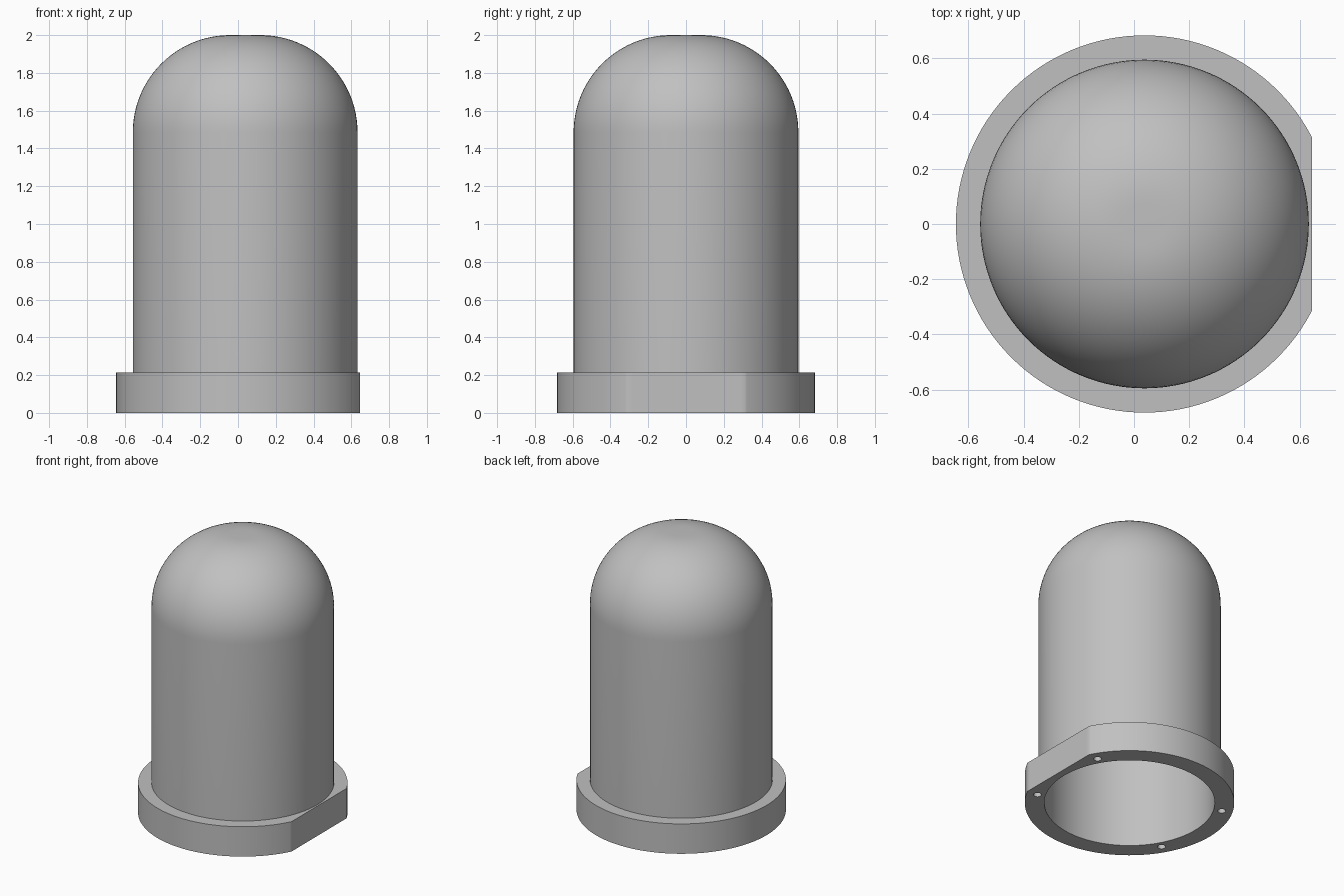
import bpy, bmesh, math
from mathutils import Matrix, Vector

cube = bpy.data.objects.get("Cube")
if cube:
    bpy.data.objects.remove(cube, do_unlink=True)

CENTRE_X = 0.038
SEGMENTS = 128
OUTER, INNER, FLANGE = 0.595, 0.556, 0.683
FLANGE_TOP, TOP, WALL = 0.215, 2.0, 0.039
CROWN = 0.08          # radius of the small flat on top of the dome
FLAT_X = 0.607        # distance of the flange flat from the axis
HOLE_CIRCLE, HOLE_RADIUS, HOLE_DEPTH = 0.61, 0.026, 0.12

grey = bpy.data.materials.new("light_grey")
grey.use_nodes = True
colour = (0.53, 0.53, 0.53, 1)
grey.diffuse_color = colour
grey.node_tree.nodes["Principled BSDF"].inputs["Base Color"].default_value = colour


def dome(radius, top, steps=24):
    """Rounded shoulder from the wall up to the axis."""
    fillet = radius - CROWN
    arc = [(CROWN + fillet * math.cos(a), top - fillet + fillet * math.sin(a))
           for a in (math.pi / 2 * i / steps for i in range(steps + 1))]
    return arc + [(0, top)]


def make_object(name, bm):
    mesh = bpy.data.meshes.new(name)
    bm.to_mesh(mesh)
    bm.free()
    obj = bpy.data.objects.new(name, mesh)
    obj.data.materials.append(grey)
    bpy.context.collection.objects.link(obj)
    return obj


# Hollow domed body with its flange, turned from one closed profile
profile = [(FLANGE, 0), (FLANGE, FLANGE_TOP), (OUTER, FLANGE_TOP)]
profile += dome(OUTER, TOP)
profile += reversed(dome(INNER, TOP - WALL))
profile += [(INNER, 0), (FLANGE, 0)]
bm = bmesh.new()
verts = [bm.verts.new((r, 0, z)) for r, z in profile]
edges = [bm.edges.new(pair) for pair in zip(verts, verts[1:])
         if pair[0].co.x + pair[1].co.x > 0]
bmesh.ops.spin(bm, geom=verts + edges, cent=(0, 0, 0), axis=(0, 0, 1),
               angle=math.tau, steps=SEGMENTS, use_duplicate=False)
bmesh.ops.remove_doubles(bm, verts=bm.verts, dist=0.0001)

# Flat on one side of the flange
cut = bmesh.ops.bisect_plane(bm, geom=bm.verts[:] + bm.edges[:] + bm.faces[:],
                             plane_co=(FLAT_X, 0, 0), plane_no=(1, 0, 0),
                             clear_outer=True)
rim = [e for e in cut["geom_cut"] if isinstance(e, bmesh.types.BMEdge)]
bmesh.ops.edgeloop_fill(bm, edges=rim)
bmesh.ops.recalc_face_normals(bm, faces=bm.faces)
housing = make_object("domed_housing", bm)

# Blind screw holes in the underside, in two pairs
bm = bmesh.new()
for degrees in (30, 150, 210, 330):
    a = math.radians(degrees)
    place = Vector((HOLE_CIRCLE * math.cos(a), HOLE_CIRCLE * math.sin(a), 0))
    bmesh.ops.create_cone(bm, cap_ends=True, segments=24, radius1=HOLE_RADIUS,
                          radius2=HOLE_RADIUS, depth=2 * HOLE_DEPTH,
                          matrix=Matrix.Translation(place))
cutter = make_object("hole_cutter", bm)
cutter.hide_render = True

bpy.ops.object.select_all(action="DESELECT")
bpy.context.view_layer.objects.active = housing
housing.select_set(True)
holes = housing.modifiers.new("screw_holes", "BOOLEAN")
holes.operation = "DIFFERENCE"
holes.solver = "EXACT"
holes.object = cutter
bpy.ops.object.modifier_apply(modifier=holes.name)
bpy.data.objects.remove(cutter, do_unlink=True)

housing.location.x = CENTRE_X
bpy.ops.object.shade_smooth_by_angle(angle=math.radians(30))
